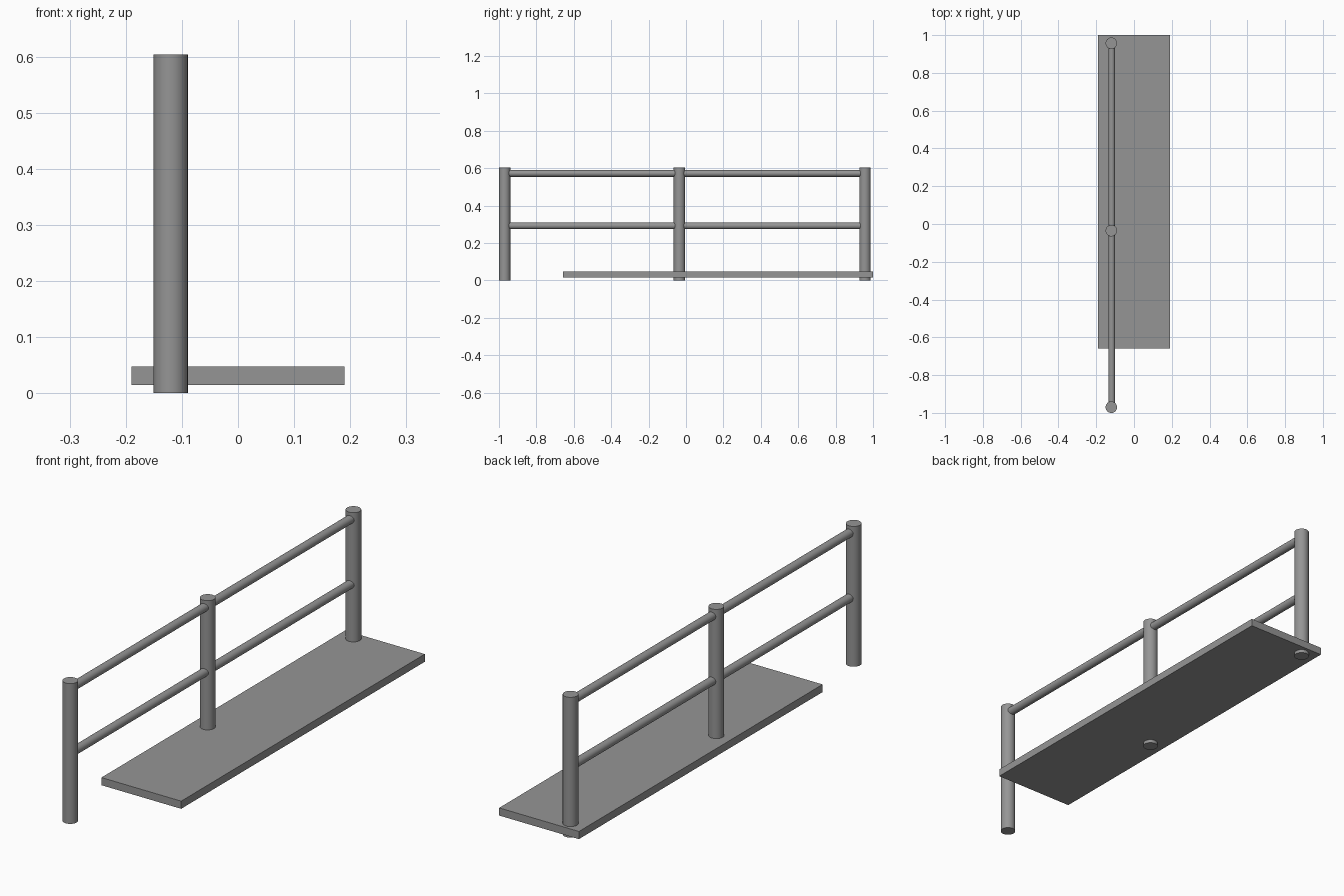
import bpy
import math

if "Cube" in bpy.data.objects:
    bpy.data.objects.remove(bpy.data.objects["Cube"])

POST_X, RAIL_X = -0.12, -0.118
POST_YS = {"front_post": -0.97, "middle_post": -0.035, "rear_post": 0.957}
POST_R, POST_H = 0.0305, 0.604
RAIL_R = 0.018

# Dark grey paint shared by every part
paint = bpy.data.materials.new("dark_grey")
paint.diffuse_color = (0.3, 0.3, 0.3, 1)
paint.use_nodes = True
paint.node_tree.nodes["Principled BSDF"].inputs["Base Color"].default_value = paint.diffuse_color


def cylinder(name, radius, length, location, rotation=(0, 0, 0)):
    bpy.ops.mesh.primitive_cylinder_add(vertices=32, radius=radius, depth=length,
                                        location=location, rotation=rotation)
    obj = bpy.context.object
    obj.name = name
    obj.data.materials.append(paint)
    bpy.ops.object.shade_smooth_by_angle(angle=math.radians(30))


# Walkway plank, stopping short of the front post
bpy.ops.mesh.primitive_cube_add(size=1, location=(0, 0.171, 0.031))
plank = bpy.context.object
plank.name = "walkway_plank"
plank.scale = (0.38, 1.658, 0.033)
bpy.ops.object.transform_apply(location=False, rotation=False, scale=True)
plank.data.materials.append(paint)

# Upright posts, passing through the plank
for name, y in POST_YS.items():
    cylinder(name, POST_R, POST_H, (POST_X, y, POST_H / 2))

# Horizontal rails running from the first post to the last
y0, y1 = POST_YS["front_post"], POST_YS["rear_post"]
for name, z in (("middle_rail", 0.292), ("top_rail", 0.572)):
    cylinder(name, RAIL_R, y1 - y0, (RAIL_X, (y0 + y1) / 2, z), (math.pi / 2, 0, 0))
